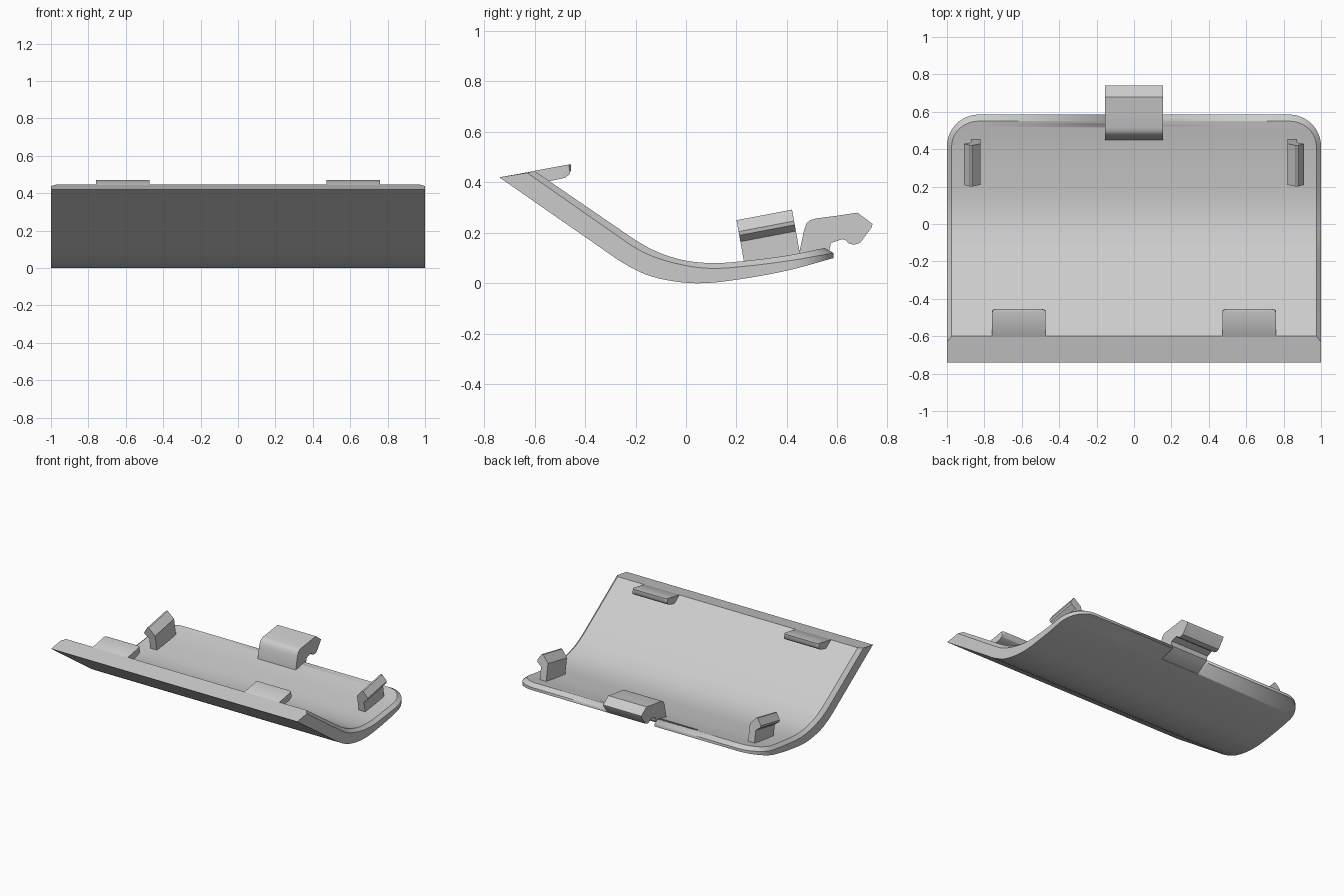
import bpy, bmesh, math

old = bpy.data.objects.get("Cube")
if old:
    bpy.data.objects.remove(old, do_unlink=True)

grey = bpy.data.materials.new("light_grey_plastic")
grey.use_nodes = True
GREY = (0.6, 0.6, 0.6, 1)
grey.diffuse_color = GREY
grey.node_tree.nodes["Principled BSDF"].inputs["Base Color"].default_value = GREY


def make_object(name, bm, angle=30):
    bmesh.ops.recalc_face_normals(bm, faces=bm.faces)
    mesh = bpy.data.meshes.new(name)
    bm.to_mesh(mesh)
    bm.free()
    mesh.materials.append(grey)
    obj = bpy.data.objects.new(name, mesh)
    bpy.context.collection.objects.link(obj)
    bpy.ops.object.select_all(action='DESELECT')
    obj.select_set(True)
    bpy.context.view_layer.objects.active = obj
    bpy.ops.object.shade_smooth_by_angle(angle=math.radians(angle))
    return obj


def prism(name, start, end, angle=30, round_edges=None):
    """Solid between two matching outlines; round_edges picks edges to bevel."""
    bm = bmesh.new()
    a = [bm.verts.new(p) for p in start]
    b = [bm.verts.new(p) for p in end]
    n = len(a)
    bm.faces.new(a)
    bm.faces.new(b[::-1])
    for i in range(n):
        j = (i + 1) % n
        bm.faces.new((a[i], b[i], b[j], a[j]))
    if round_edges:
        edges = [e for e in bm.edges if round_edges(e)]
        bmesh.ops.bevel(bm, geom=edges, offset=0.025, segments=4,
                        profile=0.5, affect='EDGES')
    return make_object(name, bm, angle)


def curve_height(keys, y):
    """Smooth height at y along a list of (y, z) keys."""
    last = len(keys) - 1

    def tangent(i):
        lo, hi = keys[max(i - 1, 0)], keys[min(i + 1, last)]
        return (hi[1] - lo[1]) / (hi[0] - lo[0])
    i = 0
    while i < last - 1 and y > keys[i + 1][0]:
        i += 1
    (y0, z0), (y1, z1) = keys[i], keys[i + 1]
    d = y1 - y0
    t = (y - y0) / d
    return ((2*t**3 - 3*t*t + 1) * z0 + (t**3 - 2*t*t + t) * d * tangent(i)
            + (3*t*t - 2*t**3) * z1 + (t**3 - t*t) * d * tangent(i + 1))


# Curved cover plate: underside, wall top and chamfered inner surface
UNDER = [(-.74, .42), (-.32, .128), (-.265, .09), (-.2, .053), (-.14, .028),
         (-.05, .008), (.06, 0), (.2, .014), (.4, .05), (.585, .1)]
WALL = [(-.63, .438), (-.27, .187), (-.2, .14), (-.12, .102), (0, .07),
        (.1, .059), (.2, .064), (.4, .088), (.585, .12)]
INNER = [(-.6, .445), (-.25, .205), (-.19, .165), (-.12, .127), (-.04, .099),
         (.03, .085), (.11, .08), (.2, .085), (.4, .11), (.55, .14)]
CORNER_X, CORNER_Y = .83, .415


def half_outline(keys, rx, ry, steps=40, arc=12):
    """Side edge from front to back, then the rounded back corner."""
    y0 = keys[0][0]
    pts = [(CORNER_X + rx, y0 + (CORNER_Y - y0) * i / steps) for i in range(steps)]
    for i in range(arc + 1):
        a = math.pi / 2 * i / arc
        pts.append((CORNER_X + rx * math.cos(a), CORNER_Y + ry * math.sin(a)))
    return [(x, y, curve_height(keys, y)) for x, y in pts]


bm = bmesh.new()
rings = []
for keys, rx, ry in ((UNDER, .17, .17), (WALL, .17, .17), (INNER, .145, .135)):
    half = half_outline(keys, rx, ry)
    rings.append([[bm.verts.new((s * x, y, z)) for x, y, z in half] for s in (1, -1)])
count = len(rings[0][0])
for left, right in (rings[0], rings[2]):
    for i in range(count - 1):
        bm.faces.new((left[i], left[i + 1], right[i + 1], right[i]))
for low, high in zip(rings, rings[1:]):
    for side in (0, 1):
        for i in range(count - 1):
            bm.faces.new((low[side][i], low[side][i + 1],
                          high[side][i + 1], high[side][i]))
    bm.faces.new((low[0][-1], low[1][-1], high[1][-1], high[0][-1]))
bm.faces.new([r[0][0] for r in rings] + [r[1][0] for r in rings[::-1]])
plate = make_object("cover_plate", bm, 25)

# Notch in the back edge under the latch
notch = [(.47, 0), (.47, .3), (.7, .3), (.7, 0)]
cutter = prism("notch_cutter", [(-.155, y, z) for y, z in notch],
               [(.155, y, z) for y, z in notch])
cutter.hide_render = True
cut = plate.modifiers.new("notch", 'BOOLEAN')
cut.operation = 'DIFFERENCE'
cut.solver = 'EXACT'
cut.object = cutter
bpy.context.view_layer.objects.active = plate
bpy.ops.object.modifier_apply(modifier=cut.name)
bpy.data.objects.remove(cutter, do_unlink=True)

# Back latch: bent tongue with a pointed catch
LATCH = [(.45, .07), (.45, .125), (.468, .21), (.478, .238), (.492, .25),
         (.515, .257), (.6, .268), (.68, .28), (.74, .235), (.735, .22),
         (.69, .16), (.665, .153), (.645, .158), (.635, .17), (.62, .175),
         (.575, .16), (.568, .13), (.48, .073)]
prism("back_latch", [(-.155, y, z) for y, z in LATCH],
      [(.155, y, z) for y, z in LATCH])

# Front locating tabs and side snap hooks, one of each per side
TAB = [(-.62, .43), (-.6, .446), (-.47, .47), (-.455, .47), (-.455, .45),
       (-.463, .43), (-.48, .418), (-.54, .405), (-.58, .4)]
SNAP = [(.82, .07), (.82, .2), (.865, .25), (.877, .25), (.908, .205),
        (.905, .19), (.872, .165), (.872, .07)]


def snap_end(side, along):
    return [(side * x, .23 + along - .18 * (h - .085), h + .19 * along)
            for x, h in SNAP]


def tab_corner(edge):
    a, b = (v.co for v in edge.verts)
    return abs(a.x - b.x) < .001 and min(a.y, b.y) > -.457 and abs(a.z - b.z) > .015


for side, label in ((1, "left"), (-1, "right")):
    prism(label + "_front_tab", [(side * .473, y, z) for y, z in TAB],
          [(side * .758, y, z) for y, z in TAB], 30, tab_corner)
    prism(label + "_snap_hook", snap_end(side, 0), snap_end(side, .22), 20)
